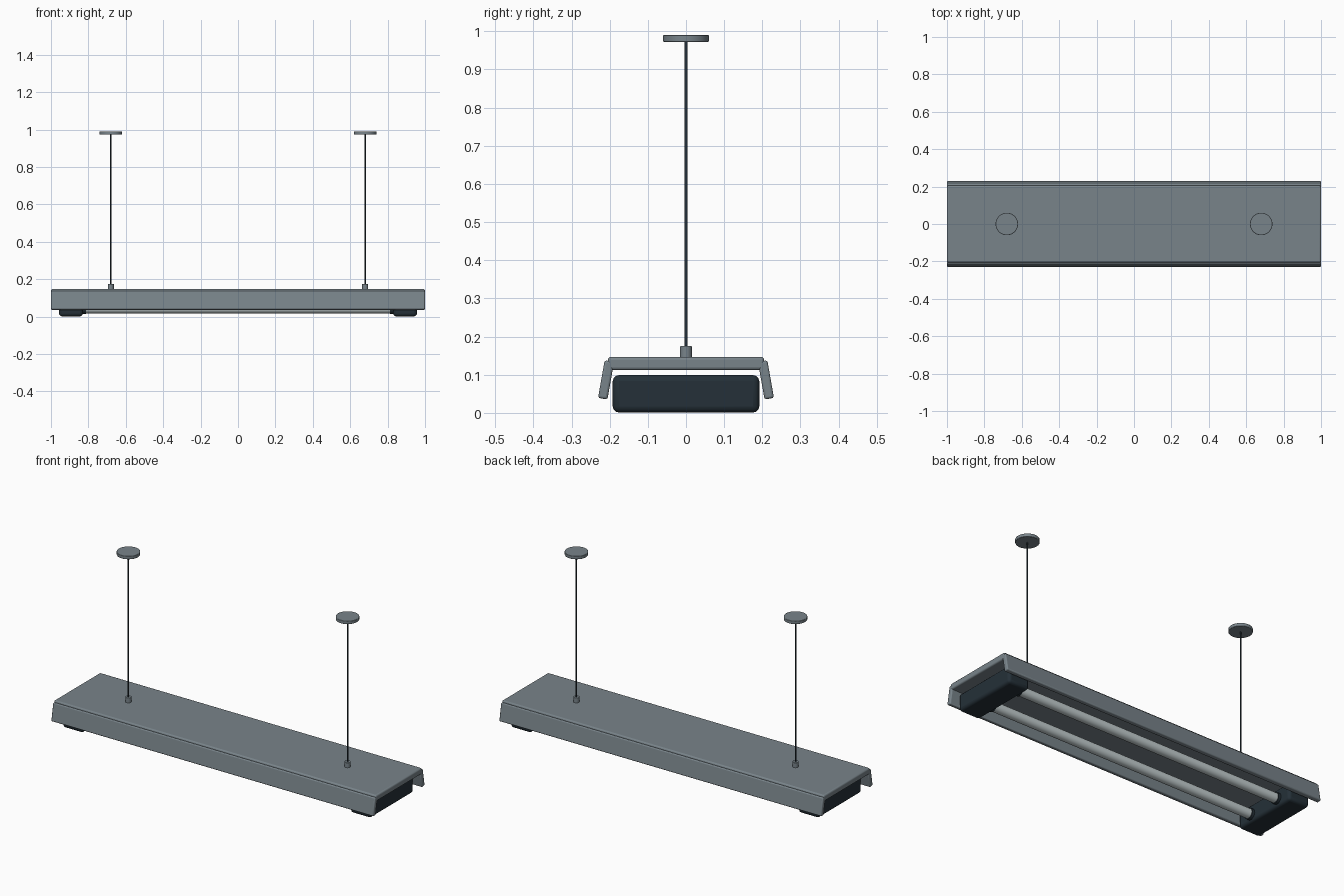
import bpy, math

if "Cube" in bpy.data.objects:
    bpy.data.objects.remove(bpy.data.objects["Cube"])

def material(name, rgb):
    m = bpy.data.materials.new(name)
    m.diffuse_color = (*rgb, 1)
    m.use_nodes = True
    m.node_tree.nodes["Principled BSDF"].inputs["Base Color"].default_value = m.diffuse_color
    return m

GREY = material("grey metal", (0.19, 0.23, 0.255))
DARK = material("dark plastic", (0.018, 0.030, 0.040))
GLASS = material("pale tube", (0.55, 0.62, 0.63))

def finish(name, mat, bevel=0, segments=3):
    o = bpy.context.object
    o.name = name
    o.data.materials.append(mat)
    bpy.ops.object.transform_apply(location=False, rotation=False, scale=True)
    if bevel:
        b = o.modifiers.new("rounded edges", 'BEVEL')
        b.width, b.segments = bevel, segments
        b.limit_method = 'ANGLE'
    bpy.ops.object.shade_smooth_by_angle(angle=math.radians(35))
    return o

def box(name, loc, size, mat, bevel, tilt=0):
    bpy.ops.mesh.primitive_cube_add(size=1, location=loc, rotation=(tilt, 0, 0))
    bpy.context.object.scale = size
    return finish(name, mat, bevel)

def rod(name, loc, radius, length, mat, bevel=0, along_x=False, sides=32):
    rot = (0, math.pi / 2, 0) if along_x else (0, 0, 0)
    bpy.ops.mesh.primitive_cylinder_add(vertices=sides, radius=radius, depth=length,
                                        location=loc, rotation=rot)
    return finish(name, mat, bevel, 2)

# Hood: flat top plate
box("top_plate", (0, 0, 0.1295), (2, 0.41, 0.035), GREY, 0.008)

for s, side in ((-1, "front"), (1, "back")):
    # Splayed side flange and lamp tube
    box(side + "_flange", (0, s * 0.2095, 0.0865), (2, 0.025, 0.1), GREY, 0.006,
        s * math.radians(10))
    rod(side + "_tube", (0, s * 0.1, 0.043), 0.026, 1.68, GLASS, along_x=True)

for s, side in ((-1, "left"), (1, "right")):
    # Lamp holder block with a short collar around each tube
    box(side + "_holder", (s * 0.893, 0, 0.05), (0.128, 0.384, 0.098), DARK, 0.016)
    for y in (-0.1, 0.1):
        rod(side + "_tube_collar", (s * 0.826, y, 0.043), 0.03, 0.024, DARK, along_x=True)
    # Suspension: ferrule, cable and ceiling canopy
    x = s * 0.68
    rod(side + "_ferrule", (x, 0, 0.16), 0.016, 0.03, GREY, 0.002)
    rod(side + "_cable", (x, 0, 0.575), 0.004, 0.81, DARK, sides=12)
    rod(side + "_canopy", (x, 0, 0.9815), 0.06, 0.018, GREY, 0.002, sides=48)
